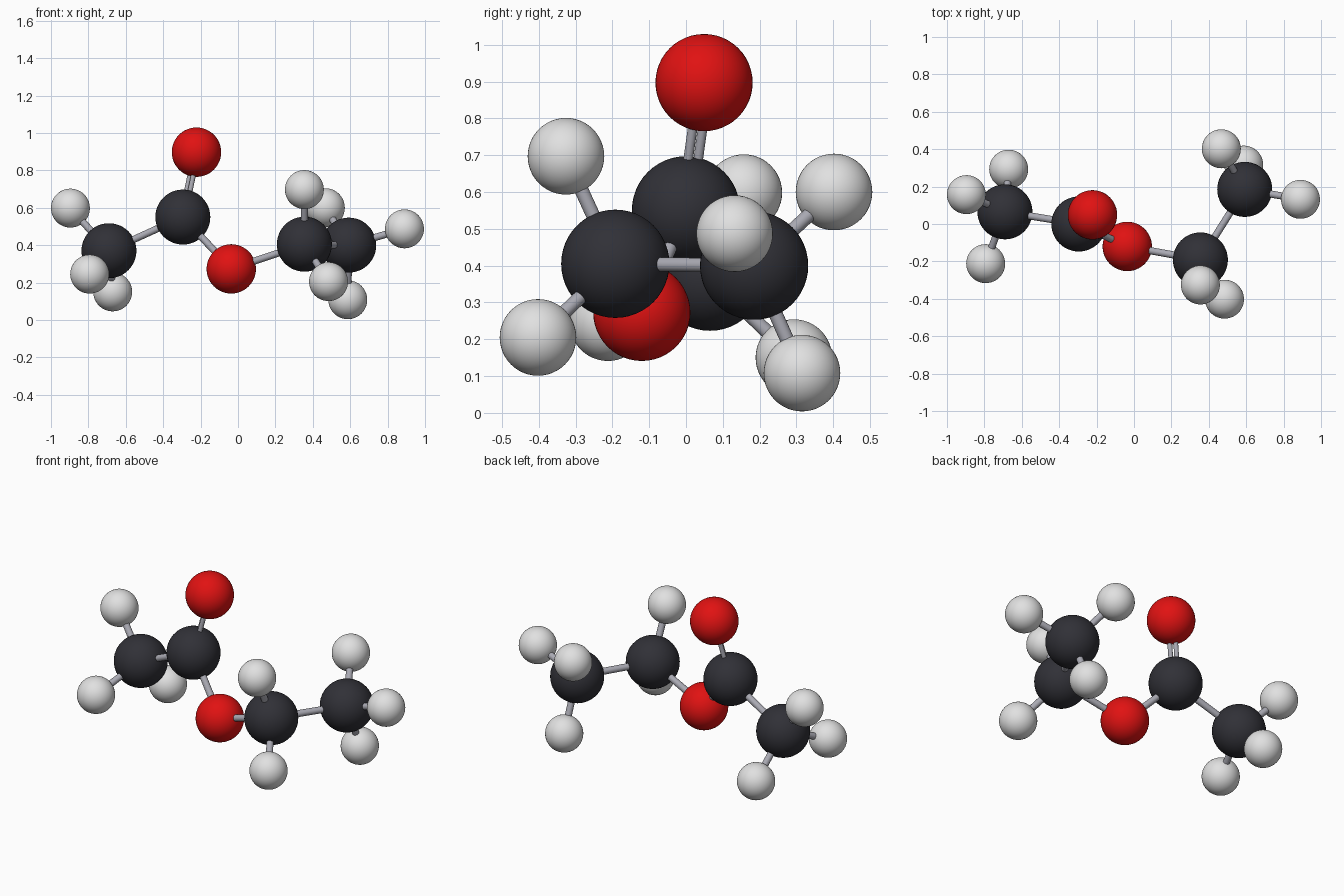
import bpy
import math
from mathutils import Vector

cube = bpy.data.objects.get("Cube")
if cube:
    bpy.data.objects.remove(cube, do_unlink=True)


def material(name, colour):
    mat = bpy.data.materials.new(name)
    mat.use_nodes = True
    mat.diffuse_color = (*colour, 1)
    bsdf = next(n for n in mat.node_tree.nodes if n.type == 'BSDF_PRINCIPLED')
    bsdf.inputs["Base Color"].default_value = (*colour, 1)
    bsdf.inputs["Roughness"].default_value = 0.4
    return mat


charcoal = material("charcoal", (0.03, 0.03, 0.038))
red = material("red", (0.75, 0.006, 0.006))
white = material("white", (0.75, 0.75, 0.75))
grey = material("bond_grey", (0.4, 0.4, 0.45))

# Radius and colour of each kind of atom
KINDS = {"carbon": (0.147, charcoal), "oxygen": (0.132, red), "hydrogen": (0.104, white)}

# Atom centres
ATOMS = {
    "carbon_acetyl_end": (-0.69, 0.065, 0.37),
    "carbon_carbonyl": (-0.295, 0.0, 0.55),
    "oxygen_carbonyl": (-0.222, 0.049, 0.897),
    "oxygen_bridge": (-0.036, -0.12, 0.273),
    "carbon_ethyl_inner": (0.355, -0.192, 0.405),
    "carbon_ethyl_end": (0.592, 0.185, 0.40),
    "hydrogen_acetyl_top": (-0.896, 0.157, 0.598),
    "hydrogen_acetyl_front": (-0.793, -0.212, 0.245),
    "hydrogen_acetyl_back": (-0.67, 0.293, 0.15),
    "hydrogen_inner_top": (0.355, -0.326, 0.697),
    "hydrogen_inner_bottom": (0.484, -0.402, 0.205),
    "hydrogen_end_side": (0.89, 0.132, 0.487),
    "hydrogen_end_top": (0.467, 0.402, 0.60),
    "hydrogen_end_bottom": (0.587, 0.315, 0.108),
}

# Single bonds, each atom followed by its neighbours
BONDS = {
    "carbon_acetyl_end": ["carbon_carbonyl", "hydrogen_acetyl_top",
                          "hydrogen_acetyl_front", "hydrogen_acetyl_back"],
    "oxygen_bridge": ["carbon_carbonyl", "carbon_ethyl_inner"],
    "carbon_ethyl_inner": ["carbon_ethyl_end", "hydrogen_inner_top", "hydrogen_inner_bottom"],
    "carbon_ethyl_end": ["hydrogen_end_side", "hydrogen_end_top", "hydrogen_end_bottom"],
}


def finish(name, mat):
    obj = bpy.context.object
    obj.name = name
    obj.data.materials.append(mat)
    bpy.ops.object.shade_smooth_by_angle(angle=math.radians(40))


def rod(name, start, end, radius):
    axis = end - start
    bpy.ops.mesh.primitive_cylinder_add(
        vertices=24, radius=radius, depth=axis.length, location=(start + end) / 2,
        rotation=axis.to_track_quat('Z', 'Y').to_euler())
    finish(name, grey)


# Atom balls
for name, centre in ATOMS.items():
    radius, mat = KINDS[name.split("_")[0]]
    bpy.ops.mesh.primitive_uv_sphere_add(segments=48, ring_count=24, radius=radius, location=centre)
    finish(name, mat)

# Single bond rods
for first, others in BONDS.items():
    for second in others:
        rod(f"bond_{first}_to_{second}", Vector(ATOMS[first]), Vector(ATOMS[second]), 0.019)

# Double bond: a pair of thinner rods side by side
low, high = Vector(ATOMS["carbon_carbonyl"]), Vector(ATOMS["oxygen_carbonyl"])
offset = Vector((-0.57, 0.8, 0)) * 0.017
for side, sign in (("front", -1), ("back", 1)):
    rod(f"double_bond_{side}", low + offset * sign, high + offset * sign, 0.013)
